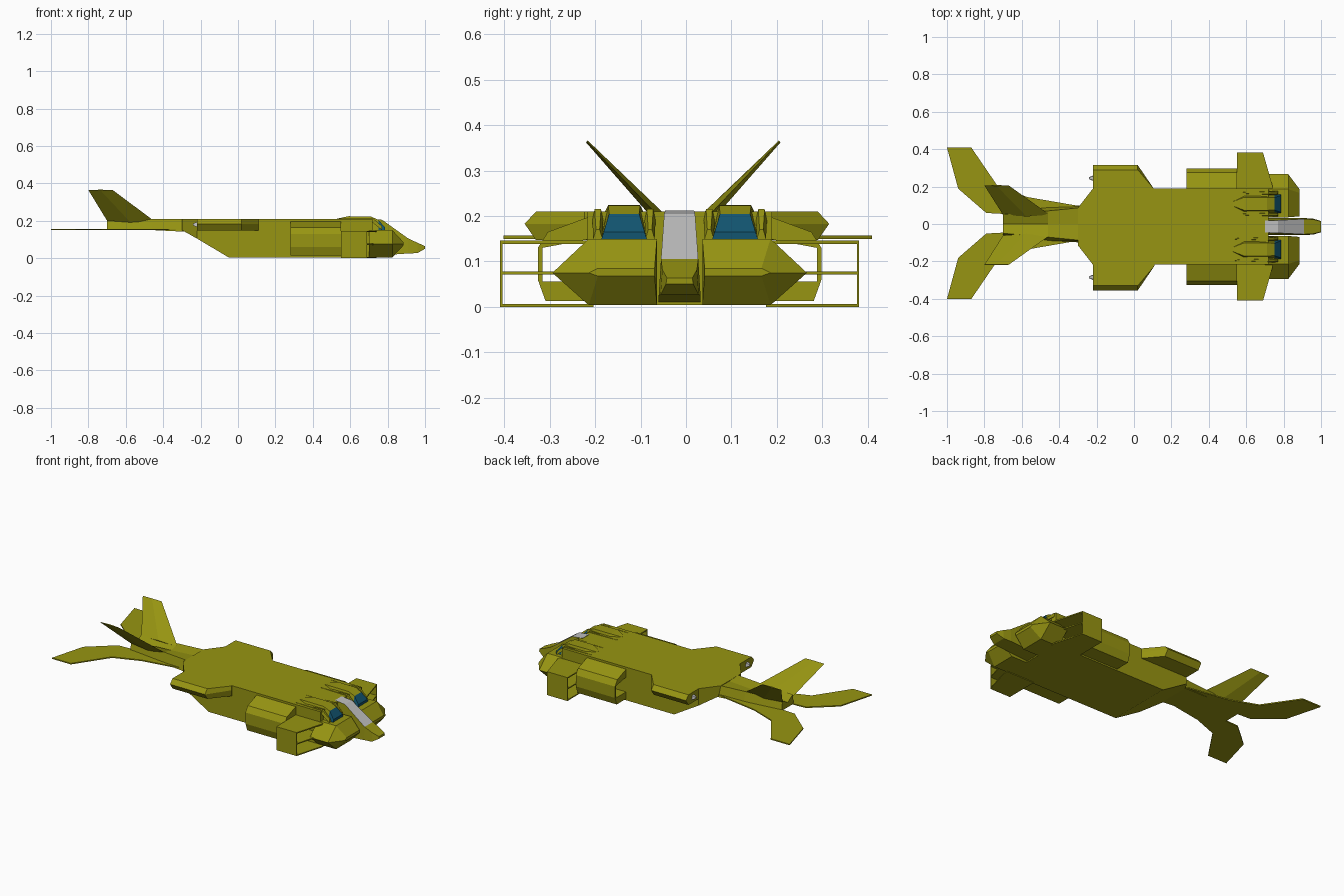
import bpy
import bmesh

cube = bpy.data.objects.get("Cube")
if cube:
    bpy.data.objects.remove(cube, do_unlink=True)


def material(name, rgb):
    m = bpy.data.materials.new(name)
    m.use_nodes = True
    m.diffuse_color = (*rgb, 1)
    m.node_tree.nodes["Principled BSDF"].inputs["Base Color"].default_value = (*rgb, 1)
    return m


OLIVE = material("olive paint", (0.31, 0.30, 0.006))
GREY = material("light grey panel", (0.53, 0.53, 0.53))
BLUE = material("blue glass", (0.006, 0.09, 0.16))
MID = -0.014  # centre line of the hull


def loft(name, rings, mats=(OLIVE,), rule=None):
    """Skin a list of equal rings, cap both ends, colour faces by rule."""
    bm = bmesh.new()
    loops = [[bm.verts.new(p) for p in ring] for ring in rings]
    n = len(loops[0])
    for a, b in zip(loops, loops[1:]):
        for i in range(n):
            j = (i + 1) % n
            bm.faces.new((a[i], a[j], b[j], b[i]))
    bm.faces.new(loops[0])
    bm.faces.new(loops[-1])
    bmesh.ops.recalc_face_normals(bm, faces=bm.faces)
    bm.normal_update()
    if rule:
        for f in bm.faces:
            f.material_index = rule(f)
    me = bpy.data.meshes.new(name)
    bm.to_mesh(me)
    bm.free()
    for m in mats:
        me.materials.append(m)
    ob = bpy.data.objects.new(name, me)
    bpy.context.collection.objects.link(ob)
    return ob


def trap(x, bottom_w, top_w, z0, z1, y=MID):
    """Trapezoid cross-section across the ship."""
    return [(x, y - bottom_w, z0), (x, y + bottom_w, z0),
            (x, y + top_w, z1), (x, y - top_w, z1)]


def plate(name, outline, side, z0, z1, mid=MID):
    """Flat plate from a plan outline on one side of the ship."""
    return loft(name, [[(x, mid + side * y, z) for x, y in outline] for z in (z0, z1)])


# Main hull with the ramp under its tail end
loft("main_hull", [trap(-0.30, 0.10, 0.10, 0.15, 0.21),
                   trap(-0.22, 0.203, 0.203, 0.105, 0.21),
                   trap(-0.05, 0.203, 0.203, 0.004, 0.21),
                   trap(0.72, 0.203, 0.203, 0.004, 0.21)])


# Tail boom with a shallow groove along the top
def boom_ring(x, w, top, z0, dip):
    return [(x, -w, z0), (x, w, z0), (x, top, 0.21),
            (x, 0, 0.21 - dip), (x, -top, 0.21)]


loft("tail_boom", [boom_ring(-0.26, 0.10, 0.09, 0.14, 0.002),
                   boom_ring(-0.46, 0.09, 0.07, 0.15, 0.015),
                   boom_ring(-0.70, 0.06, 0.05, 0.15, 0.03)])


# Nose wedge with a light panel on its sloping top
def nose_rule(f):
    c = f.calc_center_median()
    return int(f.normal.z > 0.3 and c.x < 0.91)


loft("nose", [trap(0.70, 0.046, 0.032, 0.01, 0.212),
              trap(0.77, 0.046, 0.034, 0.015, 0.205),
              trap(0.91, 0.046, 0.041, 0.025, 0.105),
              trap(0.96, 0.042, 0.038, 0.027, 0.082),
              trap(1.00, 0.030, 0.028, 0.05, 0.064)],
     (OLIVE, GREY), nose_rule)

# Outlines shared by both sides
TAIL = [(-0.28, 0), (-0.28, 0.09), (-0.57, 0.14), (-0.73, 0.20), (-0.87, 0.405),
        (-1.0, 0.405), (-0.94, 0.185), (-0.79, 0.055), (-0.70, 0.05), (-0.70, 0)]
BOX = [(0.55, 0.19), (0.55, 0.395), (0.69, 0.395), (0.74, 0.22), (0.74, 0.19)]
POD = [(0.195, 0.20), (0.29, 0.165), (0.312, 0.13), (0.312, 0.06), (0.295, 0.013),
       (0.195, 0.013), (0.195, 0.056), (0.302, 0.056), (0.302, 0.13), (0.195, 0.15)]
BLOCK = [(0.05, 0.004), (0.20, 0.004), (0.28, 0.075), (0.20, 0.15), (0.05, 0.15)]
BLOCK_TIP = [(0.055, 0.068), (0.18, 0.068), (0.20, 0.075), (0.18, 0.085), (0.055, 0.085)]

for side, label in ((1, "left"), (-1, "right")):
    def across(x, profile):
        return [(x, MID + side * y, z) for y, z in profile]

    # Stub wing with a bevelled tip, and its small rear nozzle
    def wing_ring(z, tip):
        plan = [(-0.22, 0.18), (-0.22, tip), (0.02, tip), (0.11, 0.203), (0.11, 0.18)]
        return [(x, -0.02 + side * y, z) for x, y in plan]

    loft(label + "_wing", [wing_ring(0.147, 0.31), wing_ring(0.183, 0.335),
                           wing_ring(0.21, 0.31)])
    y = -0.02 + side * 0.265
    loft(label + "_wing_nozzle", [trap(-0.215, 0.016, 0.012, 0.165, 0.195, y),
                                  trap(-0.24, 0.005, 0.004, 0.175, 0.185, y)], (GREY,))

    # Horizontal tail and canted fin
    plate(label + "_tailplane", TAIL, side, 0.150, 0.157, 0.004)

    def fin_ring(y, z, back, front, t):
        y = -0.006 + side * y
        middle = back + (front - back) * 0.5
        return [(back, y, z), (middle, y - t, z + side * t),
                (front, y, z), (middle, y + t, z - side * t)]

    loft(label + "_fin", [fin_ring(0.055, 0.20, -0.70, -0.45, 0.009),
                          fin_ring(0.212, 0.364, -0.80, -0.67, 0.002)])

    # Side pod: open channel with a facetted outer skin
    loft(label + "_side_pod", [across(0.28, POD), across(0.55, POD)])

    # Open intake box made of shelves and an outer wall
    for part, z in (("floor", 0.0), ("shelf", 0.071), ("roof", 0.139)):
        plate(label + "_intake_" + part, BOX, side, z, z + 0.007)
    plate(label + "_intake_wall", [(0.55, 0.39), (0.55, 0.395), (0.69, 0.395), (0.69, 0.39)],
          side, 0.0, 0.146)

    # Front hull block ending in a wedge
    loft(label + "_front_block", [across(0.70, BLOCK), across(0.825, BLOCK),
                                  across(0.885, BLOCK_TIP)])

    # Canopy with a glazed front
    y = MID + side * 0.122
    loft(label + "_canopy", [trap(0.53, 0.02, 0.012, 0.19, 0.211, y),
                             trap(0.59, 0.052, 0.035, 0.19, 0.224, y),
                             trap(0.71, 0.052, 0.035, 0.15, 0.223, y),
                             trap(0.75, 0.050, 0.033, 0.15, 0.205, y),
                             trap(0.785, 0.050, 0.045, 0.15, 0.165, y)],
         (OLIVE, BLUE), lambda f: int(f.calc_center_median().x > 0.755))

    # Low spike fairings flanking the canopy
    for offset in (0.065, 0.18):
        y = MID + side * offset
        loft(label + "_fairing", [trap(0.53, 0.004, 0.002, 0.20, 0.211, y),
                                  trap(0.72, 0.012, 0.007, 0.19, 0.215, y),
                                  trap(0.77, 0.010, 0.004, 0.15, 0.17, y)])
